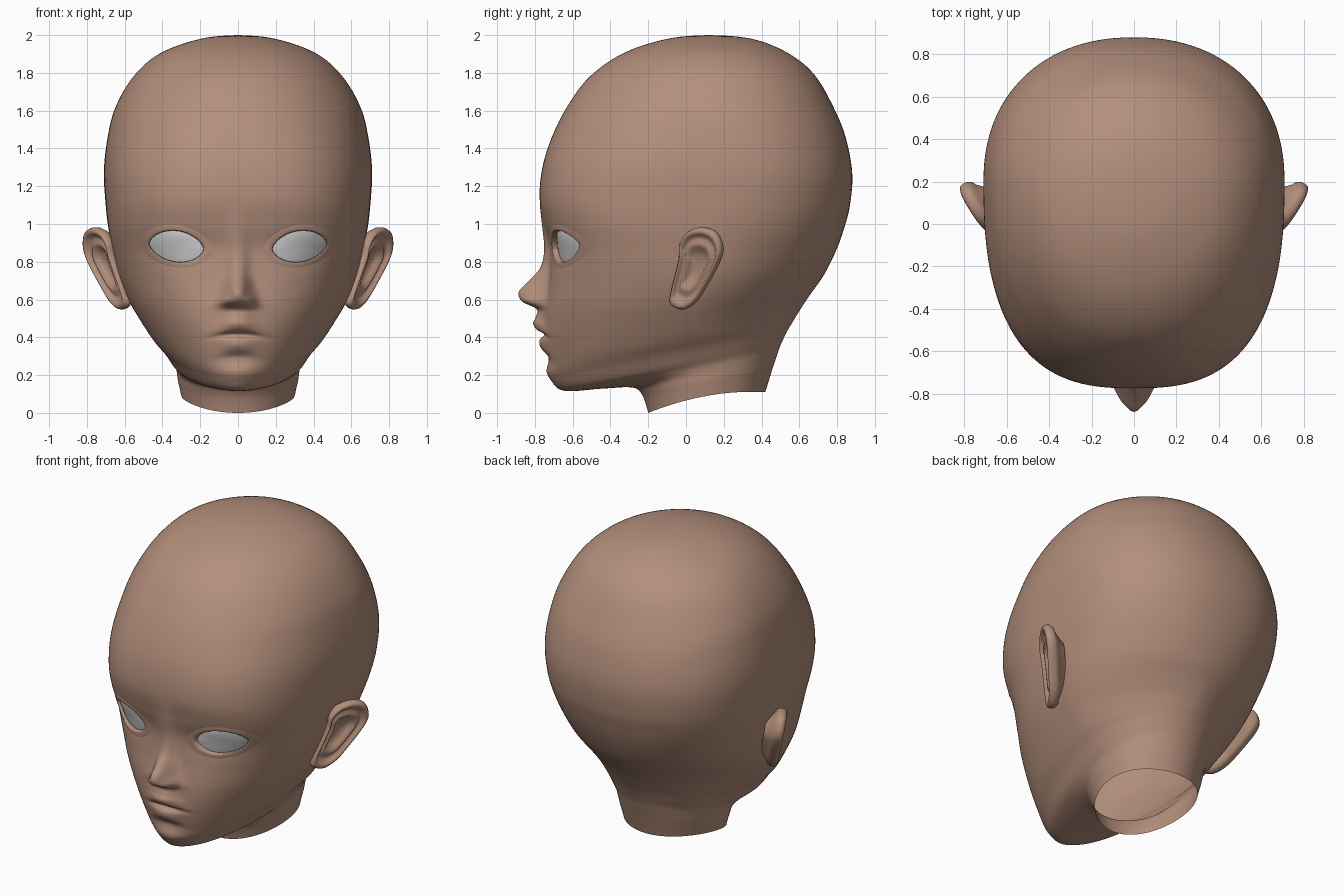
import bpy, bmesh, math
from mathutils import Vector
from mathutils.bvhtree import BVHTree

if "Cube" in bpy.data.objects:
    bpy.data.objects.remove(bpy.data.objects["Cube"])


def material(name, rgb):
    m = bpy.data.materials.new(name)
    m.diffuse_color = (*rgb, 1)
    m.use_nodes = True
    m.node_tree.nodes["Principled BSDF"].inputs["Base Color"].default_value = m.diffuse_color
    return m


SKIN = material("skin", (0.45, 0.273, 0.198))
EYE = material("eye_grey", (0.65, 0.65, 0.65))


def curve(table, t):
    """Smooth interpolation of table rows; the first column is the key."""
    n = len(table)
    t = min(max(t, table[0][0]), table[-1][0])
    i = 0
    while i < n - 2 and t > table[i + 1][0]:
        i += 1
    p, q = table[i], table[i + 1]
    h = q[0] - p[0]
    u = (t - p[0]) / h
    out = []
    for c in range(1, len(p)):
        d = (q[c] - p[c]) / h

        def mid(k):
            a, b = table[k - 1], table[k + 1]
            return (b[c] - a[c]) / (b[0] - a[0])
        m1 = mid(i + 1) if i + 2 < n else None
        m0 = mid(i) if i > 0 else 1.5 * d - 0.5 * m1
        if m1 is None:
            m1 = 1.5 * d - 0.5 * m0
        out.append((2 * u**3 - 3 * u**2 + 1) * p[c] + (u**3 - 2 * u**2 + u) * h * m0
                   + (3 * u**2 - 2 * u**3) * q[c] + (u**3 - u**2) * h * m1)
    return out


def bell(v, centre, width):
    return math.exp(-((v - centre) / width) ** 2)


def grid(rows):
    """Surface through closed rows of points."""
    bm = bmesh.new()
    vs = [[bm.verts.new(p) for p in r] for r in rows]
    n = len(rows[0])
    for a, b in zip(vs, vs[1:]):
        for j in range(n):
            k = (j + 1) % n
            bm.faces.new((a[j], a[k], b[k], b[j]))
    bmesh.ops.remove_doubles(bm, verts=bm.verts, dist=1e-5)
    return bm


def finish(name, bm, mat, mirror=False):
    me = bpy.data.meshes.new(name)
    bm.to_mesh(me)
    bm.free()
    me.materials.append(mat)
    me.shade_smooth()
    ob = bpy.data.objects.new(name, me)
    bpy.context.collection.objects.link(ob)
    if mirror:
        ob.modifiers.new("mirror", 'MIRROR')
    return ob


# Skull, jaw and neck rings: front y, front z, back y, back z, half width
RINGS = [
    (.12, 2.0, .12, 2.0, 0),
    (-.10, 1.98, .35, 1.98, .20),
    (-.33, 1.905, .54, 1.905, .41),
    (-.51, 1.78, .68, 1.79, .55),
    (-.63, 1.62, .78, 1.62, .648),
    (-.71, 1.46, .845, 1.46, .69),
    (-.76, 1.30, .88, 1.27, .71),
    (-.775, 1.14, .868, 1.10, .702),
    (-.75, 1.0, .838, .98, .688),
    (-.722, .87, .795, .86, .664),
    (-.725, .72, .73, .73, .63),
    (-.75, .56, .66, .63, .58),
    (-.755, .42, .61, .555, .52),
    (-.738, .28, .57, .49, .455),
    (-.722, .19, .54, .44, .40),
    (-.65, .118, .515, .39, .36),
    (-.45, .128, .495, .345, .335),
    (-.29, .135, .48, .30, .325),
    (-.235, .10, .46, .24, .318),
    (-.20, .0, .42, .11, .30),
]
RINGS = [(i, *r) for i, r in enumerate(RINGS)]

# Nose, lips and chin on the centre line: height, bulge, half width
FEATURES = [
    (.16, 0, .1), (.22, .006, .1), (.295, -.012, .1), (.335, .016, .09),
    (.36, .026, .09), (.39, .02, .10), (.415, -.006, .115), (.44, .034, .105),
    (.475, .054, .09), (.505, .042, .08), (.55, .04, .08), (.59, .122, .08),
    (.64, .148, .065), (.69, .112, .058), (.77, .05, .05),
    (.93, .022, .05), (1.12, 0, .06),
]


def face_bulge(x, z):
    x = abs(x)
    b, s = curve(FEATURES, z + 0.8 * min(x, .15) ** 2)
    out = b * math.exp(-(x / s) ** 2.2)
    # nostril wings and eye sockets
    out += .02 * bell(x, .065, .028) * bell(z, .595, .03)
    out -= .02 * bell(x, .31, .16) * bell(z, .86, .09)
    return out


def spow(v, e):
    return math.copysign(abs(v) ** e, v)


COLS = 200
steps = []
for i in range(len(RINGS) - 1):
    n = 20 if i in (10, 11, 12) else 14 if 7 <= i <= 14 else 6
    steps += [i + k / n for k in range(n)]
steps.append(len(RINGS) - 1)

rows = []
for t in steps:
    yf, zf, yb, zb, w = curve(RINGS, t)
    ym = .115 + .085 * bell(t, 6, 2.8) - .07 * bell(t, 12, 2.5)
    ym = min(max(ym, yf), yb)                              # widest place
    round_front = 2 + .72 * bell(t, 7.5, 3.2) - .2 * bell(t, 15, 1.5)
    round_back = 2 + .2 * bell(t, 6.5, 3.2) - .25 * bell(t, 12, 2.2)
    row = []
    for j in range(COLS):
        u = -1 + 2 * j / COLS
        a = math.pi * (.5 * u + .5 * u ** 3)
        front = math.cos(a) > 0
        e = 2 / (round_front if front else round_back)
        x = -w * spow(math.sin(a), e)
        y = ym - (ym - yf if front else yb - ym) * spow(math.cos(a), e)
        z = zf + (zb - zf) * (y - yf) / max(yb - yf, 1e-6)
        z += .035 * max(0, t - 18) * math.sin(a) ** 2
        if front and t < 15.5:
            y -= face_bulge(x, z)
        row.append((x, y, z))
    rows.append(row)
head = grid(rows)
face = BVHTree.FromBMesh(head)

# Almond eye outline
EX, EZ, EW, EH, TILT = .326, .882, .145, .083, .015


def almond(t, s):
    c, d = math.cos(t), math.sin(t)
    return EX + s * EW * c, EZ + s * (TILT * c + EH * spow(d, 1.25))


def in_almond(x, z, s):
    u = (abs(x) - EX) / EW
    v = (z - EZ - TILT * u) / EH
    return abs(u) < s and abs(v) / s < (1 - (u / s) ** 2) ** .625


def on_face(x, z, lift):
    y = face.ray_cast(Vector((x, -2, z)), Vector((0, 1, 0)))[0].y
    return (x, y - lift, z)


def eye_rows(profile, n=64):
    return [[on_face(*almond(2 * math.pi * j / n, s), lift) for j in range(n)]
            for s, lift in profile]


eyelids = grid(eye_rows([(1.42, -.003), (1.32, .001), (1.2, .003), (1.1, .005),
                         (1.03, .005), (1.0, .001), (.98, -.03)]))
eyes = grid(eye_rows([(1.08 - .18 * k, -.024 + .024 * (1 - (1 - k / 6) ** 2))
                      for k in range(7)]))

# Eye holes in the head
holes = [f for f in head.faces if f.calc_center_median().y < -.3
         and any(in_almond(v.co.x, v.co.z, 1.1) for v in f.verts)]
bmesh.ops.delete(head, geom=holes, context='FACES')

finish("head", head, SKIN)
finish("eyelids", eyelids, SKIN, True)
finish("eyes", eyes, EYE, True)

# Ears: side outline (y, z), dished in rings along the ear's tilted normal
EAR = [(.08, .98), (.15, .955), (.185, .88), (.17, .80), (.09, .65),
       (.04, .58), (-.02, .545), (-.08, .57), (-.08, .63),
       (-.035, .82), (-.03, .90), (.01, .96)][::-1]
m = len(EAR)
loop = [(k, *EAR[k % m]) for k in range(-2, m + 3)]
outline = [curve(loop, k / 5) for k in range(m * 5)]
normal = Vector((1, -.6, -.2)).normalized()
ear_rows = []
for s, h in [(.5, -.10), (.8, -.055), (.93, -.045), (.99, -.028), (1.0, -.008),
             (.97, .010), (.9, .016), (.83, .008), (.76, -.008), (.68, -.010),
             (.6, .0), (.52, .0), (.42, -.02), (.25, -.032), (0, -.035)]:
    row = []
    for y, z in outline:
        y, z = .045 + (y - .045) * s, .78 + (z - .78) * s
        p = Vector((.60 + .62 * (y + .06) + .2 * (z - .56), y, z))
        row.append(p + normal * h)
    ear_rows.append(row)
finish("ears", grid(ear_rows), SKIN, True)
